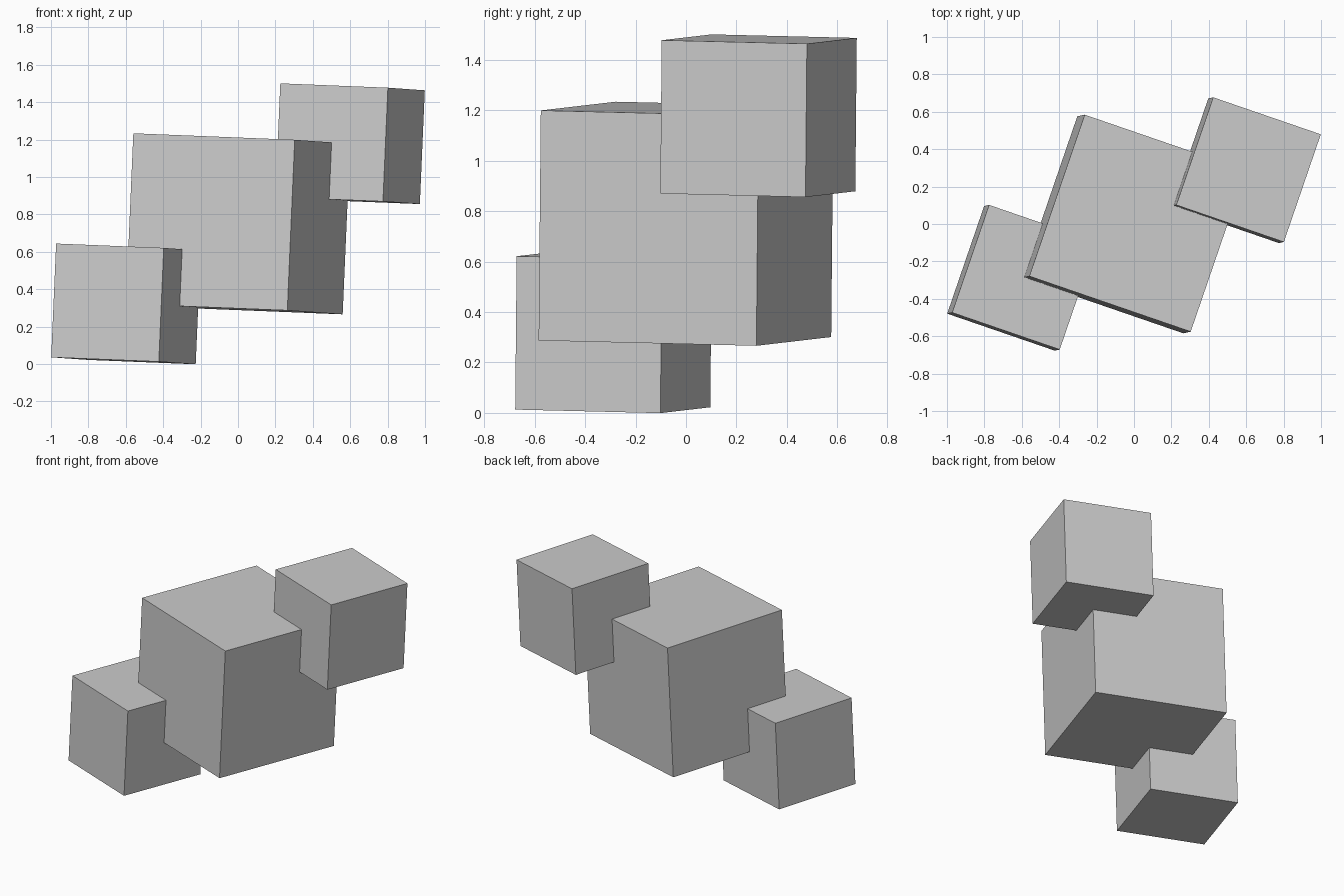
import bpy
from mathutils import Matrix, Vector

default = bpy.data.objects.get("Cube")
if default:
    bpy.data.objects.remove(default, do_unlink=True)

# Plain grey material
GREY = (0.6, 0.6, 0.6, 1.0)
grey = bpy.data.materials.new("plain_grey")
grey.use_nodes = True
grey.diffuse_color = GREY
grey.node_tree.nodes["Principled BSDF"].inputs["Base Color"].default_value = GREY

# Shared tilt of all blocks
side = Vector((0.945, -0.325, -0.038)).normalized()
depth = Vector((0.326, 0.945, -0.023))
up = side.cross(depth).normalized()
depth = up.cross(side)
tilt = Matrix((side, depth, up)).transposed()

SIZE = 0.913
CENTRE = Vector((0, 0, 0.75))


def block(name, size, corner):
    """Add a tilted cube centred on the main block's middle or a corner of it."""
    offset = tilt @ Vector((corner, corner, corner)) * SIZE / 2
    bpy.ops.mesh.primitive_cube_add(size=size, location=CENTRE + offset,
                                    rotation=tilt.to_euler())
    obj = bpy.context.object
    obj.name = name
    obj.data.materials.append(grey)


# Large block with a smaller one centred on each of two opposite corners
block("main_block", SIZE, 0)
block("upper_corner_block", SIZE * 2 / 3, 1)
block("lower_corner_block", SIZE * 2 / 3, -1)
